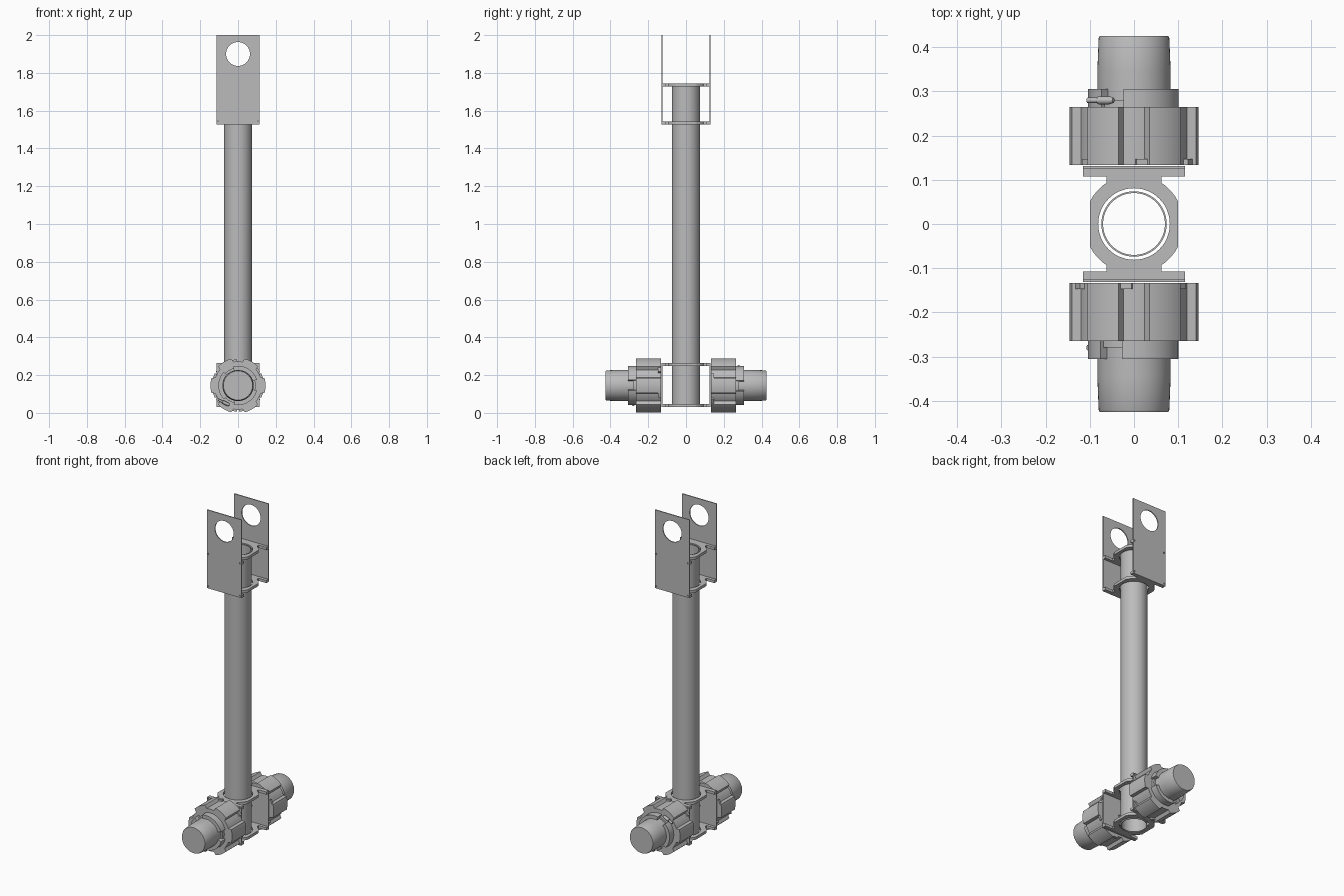
import bpy, bmesh
from math import sin, cos, pi, radians
from mathutils import Matrix, Vector

if "Cube" in bpy.data.objects:
    bpy.data.objects.remove(bpy.data.objects["Cube"])

grey = bpy.data.materials.new("plain_grey")
grey.use_nodes = True
GREY = (0.5, 0.5, 0.5, 1)
grey.diffuse_color = GREY
grey.node_tree.nodes["Principled BSDF"].inputs["Base Color"].default_value = GREY

MOTOR_Z = 0.145
FLAT = Matrix.Identity(4)
UPRIGHT = Matrix.Rotation(pi / 2, 4, 'X')      # profile y becomes z, depth runs along y


def arc(r, a=0, b=360, n=48, cx=0, cy=0):
    full = b - a == 360
    steps = n if full else n - 1
    return [(cx + r * cos(radians(a + (b - a) * i / steps)),
             cy + r * sin(radians(a + (b - a) * i / steps))) for i in range(n)]


def rect(x0, x1, y0, y1):
    return [(x0, y0), (x1, y0), (x1, y1), (x0, y1)]


def finish(name, mesh):
    bm = bmesh.new()
    bm.from_mesh(mesh)
    bmesh.ops.remove_doubles(bm, verts=bm.verts, dist=1e-5)
    bmesh.ops.recalc_face_normals(bm, faces=bm.faces)
    bm.to_mesh(mesh)
    bm.free()
    mesh.materials.clear()
    mesh.materials.append(grey)
    ob = bpy.data.objects.new(name, mesh)
    bpy.context.collection.objects.link(ob)
    bpy.ops.object.select_all(action='DESELECT')
    ob.select_set(True)
    bpy.context.view_layer.objects.active = ob
    bpy.ops.object.shade_smooth_by_angle(angle=radians(25))
    return ob


def prism(name, loops, depth, centre, turn=FLAT):
    """Extrude an outline, with any further loops cut out as holes."""
    cu = bpy.data.curves.new(name, 'CURVE')
    cu.dimensions, cu.fill_mode, cu.extrude = '2D', 'BOTH', depth / 2
    for pts in loops:
        sp = cu.splines.new('POLY')
        sp.points.add(len(pts) - 1)
        for p, (x, y) in zip(sp.points, pts):
            p.co = (x, y, 0, 1)
        sp.use_cyclic_u = True
    tmp = bpy.data.objects.new(name + "_outline", cu)
    bpy.context.collection.objects.link(tmp)
    bpy.context.view_layer.update()
    mesh = bpy.data.meshes.new_from_object(
        tmp.evaluated_get(bpy.context.evaluated_depsgraph_get()))
    bpy.data.objects.remove(tmp)
    mesh.transform(Matrix.Translation(centre) @ turn)
    return finish(name, mesh)


def lathe(name, profile, matrix, n=48):
    """Spin (radius, height) points round the local z axis."""
    bm = bmesh.new()
    vs = [bm.verts.new((r, 0, h)) for r, h in profile]
    es = [bm.edges.new(p) for p in zip(vs, vs[1:])]
    bmesh.ops.spin(bm, geom=vs + es, cent=(0, 0, 0), axis=(0, 0, 1),
                   angle=2 * pi, steps=n)
    mesh = bpy.data.meshes.new(name)
    bm.to_mesh(mesh)
    bm.free()
    mesh.transform(matrix)
    return finish(name, mesh)


# Long hollow tube
prism("main_tube", [arc(0.074, n=64), arc(0.070, n=64)], 1.71, (0, 0, 0.885))

# Horizontal clamp plates: round waist, neck and wide end flanges
quarter = [(0.1, 0), (0.1, 0.05)] + arc(0.112, 28, 56, 8) + [
    (0.0625, 0.107), (0.115, 0.107), (0.115, 0.125)]
half = quarter + [(-x, y) for x, y in reversed(quarter)]
clamp = half + [(-x, -y) for x, y in half[1:-1]]
for name, z in (("lower_clamp_bottom", 0.04), ("lower_clamp_top", 0.256),
                ("upper_clamp_bottom", 1.535), ("upper_clamp_top", 1.735)):
    prism(name, [clamp, arc(0.081)], 0.016, (0, 0, z))

# Upright side plates with bolt holes
for side, s in (("front", -1), ("back", 1)):
    bolts = [arc(0.005, n=10, cx=x, cy=z) for x in (-0.106, 0.106) for z in (1.54, 1.735)]
    prism(side + "_upper_plate",
          [rect(-0.115, 0.115, 1.527, 2.0), arc(0.063, cy=1.9)] + bolts,
          0.006, (0, s * 0.128, 0), UPRIGHT)
    bolts = [arc(0.005, n=10, cx=x, cy=z) for x in (-0.106, 0.106) for z in (0.04, 0.256)]
    prism(side + "_lower_plate",
          [rect(-0.115, 0.115, 0.03, 0.264), arc(0.006, n=12, cy=MOTOR_Z)] + bolts,
          0.006, (0, s * 0.128, 0), UPRIGHT)

# Lobed housing outline: six raised pads on a round body
lobed = []
for k in range(6):
    lobed += arc(0.146, 60 * k - 16, 60 * k + 16, 9)
    lobed += arc(0.127, 60 * k + 19, 60 * k + 41, 6)


def motor(side, flip):
    made = [prism(side + "_motor_housing", [lobed], 0.132, (0, 0.199, 0), UPRIGHT)]

    # Small feet in the grooves beside the pads
    for k in range(6):
        a = radians(60 * k + 22)
        turn = UPRIGHT @ Matrix.Rotation(a, 4, 'Z')
        made.append(prism(side + "_housing_foot", [rect(0.12, 0.138, -0.014, 0.014)],
                          0.014, (0, 0.14, 0), turn))

    # Split collar
    for a, b in ((15, 103), (135, 223), (255, 343)):
        made.append(prism(side + "_collar_segment",
                          [arc(0.104, a, b, 20) + arc(0.078, b, a, 20)],
                          0.042, (0, 0.285, 0), UPRIGHT))
    made.append(prism(side + "_collar_base", [arc(0.094)], 0.016, (0, 0.272, 0), UPRIGHT))

    # Tapered end cap
    made.append(lathe(side + "_end_cap",
                      [(0, 0.26), (0.083, 0.26), (0.083, 0.345), (0.08, 0.42),
                       (0.077, 0.426), (0, 0.426)],
                      Matrix.Rotation(-pi / 2, 4, 'X')))

    # Cable plug lying across the collar
    made.append(lathe(side + "_cable_plug",
                      [(0, 0), (0.006, 0), (0.006, 0.025), (0.009, 0.027),
                       (0.009, 0.055), (0.006, 0.065), (0, 0.066)],
                      Matrix.Translation((-0.105, 0.28, 0.075)) @
                      Vector((0.9, 0, 0.44)).to_track_quat('Z', 'Y').to_matrix().to_4x4(), 16))
    place = Matrix.Translation((0, 0, MOTOR_Z))
    if flip:
        place = place @ Matrix.Rotation(pi, 4, 'X')
    for ob in made:
        ob.data.transform(place)


motor("back", False)
motor("front", True)
